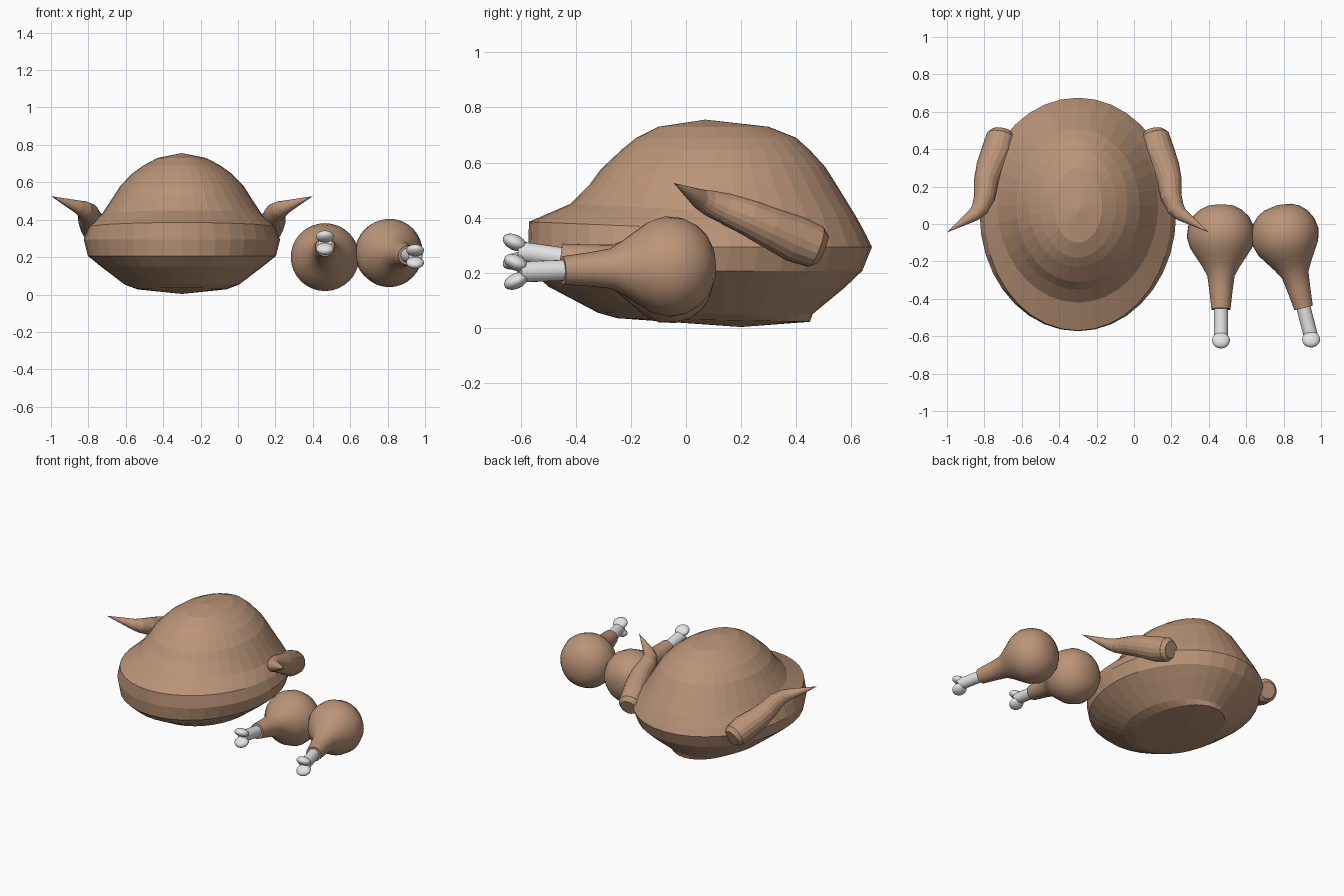
import bpy, math
from mathutils import Vector, Matrix

if "Cube" in bpy.data.objects:
    bpy.data.objects.remove(bpy.data.objects["Cube"])


def material(name, colour):
    m = bpy.data.materials.new(name)
    m.diffuse_color = (*colour, 1)
    m.use_nodes = True
    m.node_tree.nodes["Principled BSDF"].inputs["Base Color"].default_value = m.diffuse_color
    return m


MEAT = material("roasted skin", (0.50, 0.30, 0.19))
BONE = material("bone white", (0.78, 0.78, 0.78))


def loft(name, rings, mat, start=None, end=None, smooth=False):
    """Skin a stack of equal rings; close ends with an apex point or a cap."""
    n = len(rings[0])
    verts = [p for r in rings for p in r]
    faces = [(k * n + i, k * n + (i + 1) % n, (k + 1) * n + (i + 1) % n, (k + 1) * n + i)
             for k in range(len(rings) - 1) for i in range(n)]
    last = (len(rings) - 1) * n
    for base, apex, flip in ((0, start, True), (last, end, False)):
        if apex is None:
            f = tuple(range(base, base + n))
            faces.append(f[::-1] if flip else f)
        else:
            verts.append(apex)
            a = len(verts) - 1
            for i in range(n):
                p, q = base + i, base + (i + 1) % n
                faces.append((q, p, a) if flip else (p, q, a))
    me = bpy.data.meshes.new(name)
    me.from_pydata([tuple(v) for v in verts], [], faces)
    me.materials.append(mat)
    ob = bpy.data.objects.new(name, me)
    bpy.context.collection.objects.link(ob)
    bpy.context.view_layer.objects.active = ob
    bpy.ops.object.select_all(action='DESELECT')
    ob.select_set(True)
    bpy.ops.object.mode_set(mode='EDIT')
    bpy.ops.mesh.select_all(action='SELECT')
    bpy.ops.mesh.normals_make_consistent(inside=False)
    bpy.ops.object.mode_set(mode='OBJECT')
    if smooth:
        bpy.ops.object.shade_smooth_by_angle(angle=math.radians(30))
    return ob


def circle(c, axis, r, n):
    rot = Vector(axis).to_track_quat('Z', 'Y')
    return [Vector(c) + rot @ Vector((r * math.cos(a), r * math.sin(a), 0))
            for a in (2 * math.pi * i / n for i in range(n))]


# Body: tilted oval rings given as (front y, front z, back y, back z, half width)
CX = -0.3
SECTIONS = [
    (0.23 - 0.48, 0.035, 0.45, 0.022, 0.24),
    (-0.32, 0.055, 0.46, 0.05, 0.305),
    (-0.50, 0.15, 0.575, 0.145, 0.43),
    (-0.56, 0.205, 0.64, 0.207, 0.503),
    (-0.573, 0.295, 0.675, 0.293, 0.525),
    (-0.57, 0.385, 0.655, 0.335, 0.498),
    (-0.42, 0.45, 0.62, 0.40, 0.43),
    (-0.35, 0.52, 0.54, 0.53, 0.365),
    (-0.31, 0.575, 0.505, 0.585, 0.33),
    (-0.23, 0.65, 0.45, 0.645, 0.265),
    (-0.18, 0.69, 0.40, 0.69, 0.205),
    (-0.10, 0.73, 0.30, 0.73, 0.13),
]


def oval(yf, zf, yb, zb, w, n=36):
    pts = []
    for i in range(n):
        a = 2 * math.pi * i / n
        t = (1 + math.sin(a)) / 2
        pts.append(Vector((CX + w * math.cos(a), yf + (yb - yf) * t, zf + (zb - zf) * t)))
    return pts


loft("roast_body", [oval(*s) for s in SECTIONS], MEAT,
     start=(CX, 0.2, 0.003), end=(CX, 0.07, 0.756))

# Wings: tapered tubes along a bent path, mirrored about the body centre
WING = [((0.105, 0.495, 0.285), 0.055), ((0.11, 0.47, 0.295), 0.078),
        ((0.13, 0.39, 0.325), 0.085), ((0.17, 0.30, 0.365), 0.075),
        ((0.19, 0.23, 0.40), 0.066), ((0.20, 0.14, 0.435), 0.056),
        ((0.225, 0.08, 0.455), 0.046), ((0.255, 0.05, 0.468), 0.036)]
TIP = (0.40, -0.045, 0.526)
for side, label in ((1, "right"), (-1, "left")):
    def place(p):
        return Vector((CX + side * (p[0] - CX), p[1], p[2]))
    path = [place(p) for p, r in WING] + [place(TIP)]
    rings = []
    for i, (_, r) in enumerate(WING):
        axis = path[i + 1] - path[max(i - 1, 0)]
        rings.append(circle(path[i], axis, r, 18))
    loft(label + "_wing", rings, MEAT, end=path[-1])

# Drumsticks: turned meat profile, bone shaft and two flattened knuckles
MEAT_PROFILE = [(-0.165, 0.075), (-0.145, 0.115), (-0.11, 0.15), (-0.06, 0.175),
                (0.0, 0.183), (0.06, 0.165), (0.11, 0.133), (0.16, 0.10),
                (0.21, 0.073), (0.29, 0.062), (0.39, 0.051)]
LEGS = [("inner", (0.465, -0.07, 0.20), (0.465, -0.61, 0.277)),
        ("outer", (0.81, -0.07, 0.222), (0.947, -0.605, 0.203))]
for label, a, b in LEGS:
    a, b = Vector(a), Vector(b)
    d = (b - a).normalized()
    length = (b - a).length
    loft(label + "_drumstick", [circle(a + d * t, d, r, 32) for t, r in MEAT_PROFILE],
         MEAT, start=a - d * 0.177, smooth=True)
    loft(label + "_bone", [circle(a + d * t, d, 0.038, 20) for t in (0.36, length)],
         BONE, smooth=True)
    for s, end in ((1, "upper"), (-1, "lower")):
        bpy.ops.mesh.primitive_uv_sphere_add(segments=20, ring_count=12, radius=1)
        knob = bpy.context.object
        knob.name = label + "_" + end + "_knuckle"
        knob.data.name = knob.name
        knob.data.materials.append(BONE)
        centre = b + Vector((0, -0.012, s * 0.033))
        knob.matrix_world = (Matrix.Translation(centre)
                             @ Matrix.Rotation(math.radians(-25 * s), 4, 'X')
                             @ Matrix.Diagonal((0.048, 0.046, 0.028, 1)))
        bpy.ops.object.shade_smooth()
